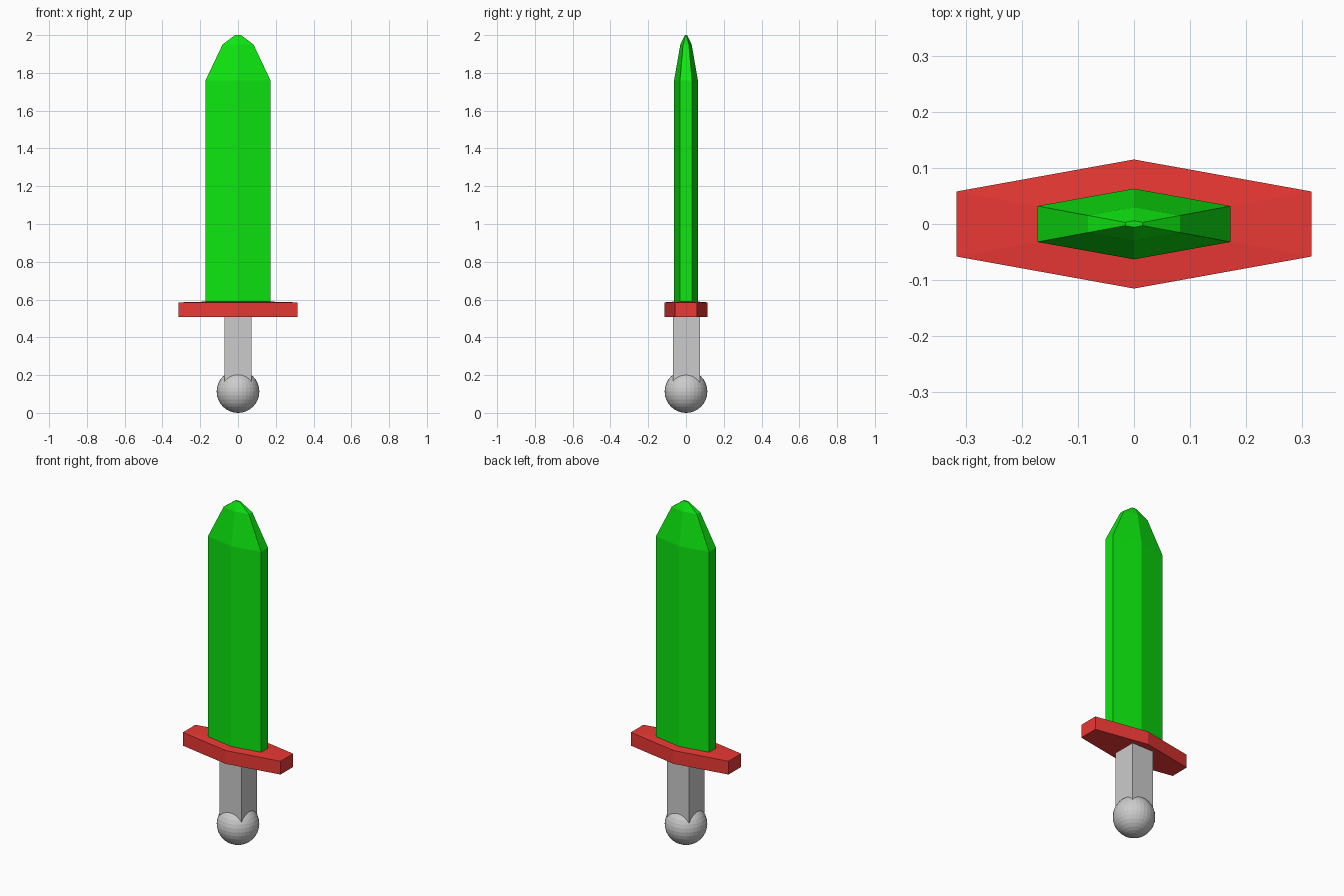
import bpy, bmesh

if "Cube" in bpy.data.objects:
    bpy.data.objects.remove(bpy.data.objects["Cube"])


def make_part(name, bm, colour=None, loc=(0, 0, 0)):
    bmesh.ops.recalc_face_normals(bm, faces=bm.faces)
    mesh = bpy.data.meshes.new(name)
    bm.to_mesh(mesh)
    bm.free()
    ob = bpy.data.objects.new(name, mesh)
    ob.location = loc
    bpy.context.collection.objects.link(ob)
    if colour:
        mat = bpy.data.materials.new(name + "_colour")
        mat.diffuse_color = colour
        mat.use_nodes = True
        mat.node_tree.nodes["Principled BSDF"].inputs["Base Color"].default_value = mat.diffuse_color
        mesh.materials.append(mat)
    return ob


def loft(section, levels):
    """Stack scaled copies of a cross-section; levels are (z, scale)."""
    bm = bmesh.new()
    rings = [[bm.verts.new((x * s, y * s, z)) for x, y in section] for z, s in levels]
    n = len(section)
    for a, b in zip(rings, rings[1:]):
        for i in range(n):
            j = (i + 1) % n
            bm.faces.new((a[i], a[j], b[j], b[i]))
    bm.faces.new(rings[0][::-1])
    bm.faces.new(rings[-1])
    return bm


def hexagon(half_width, edge, ridge):
    """Flattened six-sided section, thickest on the centre line."""
    w = half_width
    return [(w, -edge), (w, edge), (0, ridge), (-w, edge), (-w, -edge), (0, -ridge)]


# Blade with a two-step tapered tip
make_part("blade", loft(hexagon(0.172, 0.032, 0.063),
                        [(0.585, 1), (1.76, 1), (1.95, 0.477), (2.0, 0.09)]),
          (0.004, 0.8, 0.005, 1))

# Crossguard, its top rising very slightly towards the blade
make_part("guard", loft(hexagon(0.316, 0.058, 0.115),
                        [(0.507, 1), (0.585, 1), (0.589, 0.54)]),
          (0.83, 0.04, 0.035, 1))

# Square grip, sunk into the pommel
g = 0.071
make_part("grip", loft([(g, -g), (g, g), (-g, g), (-g, -g)], [(0.11, 1), (0.51, 1)]),
          loc=(0, 0.002, 0))

# Faceted ball pommel
ball = bmesh.new()
bmesh.ops.create_uvsphere(ball, u_segments=32, v_segments=16, radius=0.113)
make_part("pommel", ball, loc=(0, 0, 0.113))
